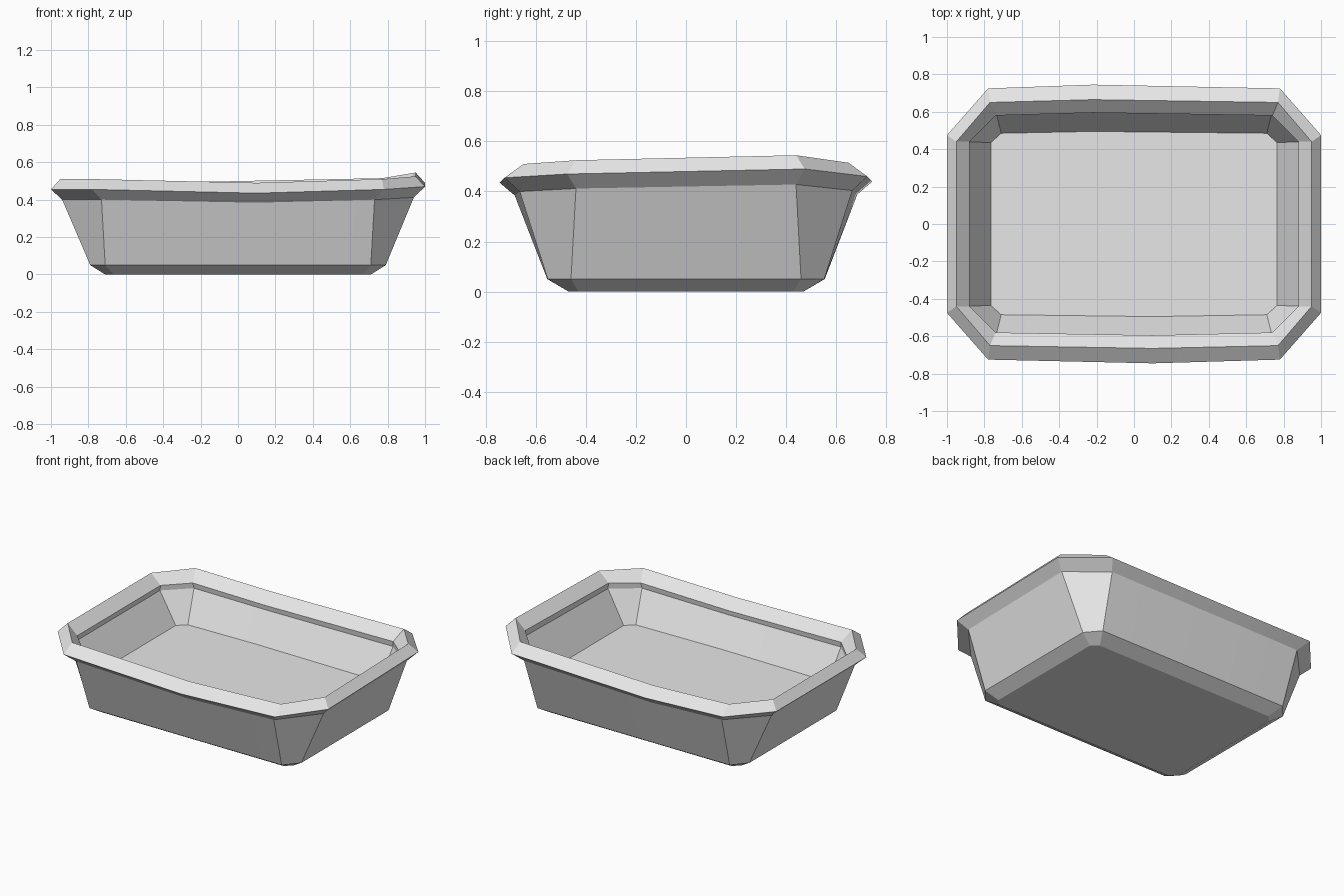
import bpy
import bmesh
import math

cube = bpy.data.objects.get("Cube")
if cube:
    bpy.data.objects.remove(cube, do_unlink=True)

# Single grey material
grey = bpy.data.materials.new("plain grey")
grey.use_nodes = True
GREY = (0.8, 0.8, 0.8, 1)
grey.diffuse_color = GREY
grey.node_tree.nodes["Principled BSDF"].inputs["Base Color"].default_value = GREY

# Height variation of the uneven rim, in ring order
WARP = (0, -0.02, 0, 0.015, 0.035, 0.005, -0.015, 0, 0, 0)


def ring(bm, x, y, corner_x, corner_y, z, warp, bow):
    """Rectangle with cut corners and slightly bowed long sides."""
    outline = (
        (-corner_x, -y), (0.1, -y - bow), (corner_x, -y),
        (x, -corner_y), (x, corner_y),
        (corner_x, y), (-0.22, y + bow), (-corner_x, y),
        (-x, corner_y), (-x, -corner_y),
    )
    return [bm.verts.new((px, py, z + warp * w))
            for (px, py), w in zip(outline, WARP)]


# Rings from the underside, over the rim and down to the inner floor
# half width, half depth, corner x, corner y, height, warp, bow
PROFILE = (
    (0.71, 0.47, 0.665, 0.43, 0.0, 0, 0.0),       # underside
    (0.79, 0.553, 0.71, 0.46, 0.05, 0, 0.002),    # foot bevel
    (0.94, 0.665, 0.73, 0.44, 0.40, 0.8, 0.02),   # wall top
    (1.00, 0.725, 0.78, 0.475, 0.455, 1, 0.02),   # rim outer edge
    (0.95, 0.65, 0.77, 0.44, 0.51, 1, 0.015),     # rim crest
    (0.88, 0.58, 0.74, 0.44, 0.445, 1, 0.015),    # rim inner edge
    (0.885, 0.585, 0.735, 0.44, 0.41, 0.8, 0.015),  # inner wall top
    (0.765, 0.485, 0.71, 0.435, 0.21, 0, 0.01),   # inner floor
)

bm = bmesh.new()
rings = [ring(bm, *row) for row in PROFILE]
for low, high in zip(rings, rings[1:]):
    for i in range(len(low)):
        j = (i + 1) % len(low)
        bm.faces.new((low[i], low[j], high[j], high[i]))
bm.faces.new(rings[0][::-1])
bm.faces.new(rings[-1])
bmesh.ops.recalc_face_normals(bm, faces=bm.faces[:])

mesh = bpy.data.meshes.new("tray")
bm.to_mesh(mesh)
bm.free()
mesh.materials.append(grey)
tray = bpy.data.objects.new("tray", mesh)
bpy.context.collection.objects.link(tray)

# Soft long sides, crisp corners
bpy.ops.object.select_all(action="DESELECT")
tray.select_set(True)
bpy.context.view_layer.objects.active = tray
bpy.ops.object.shade_smooth_by_angle(angle=math.radians(15))
